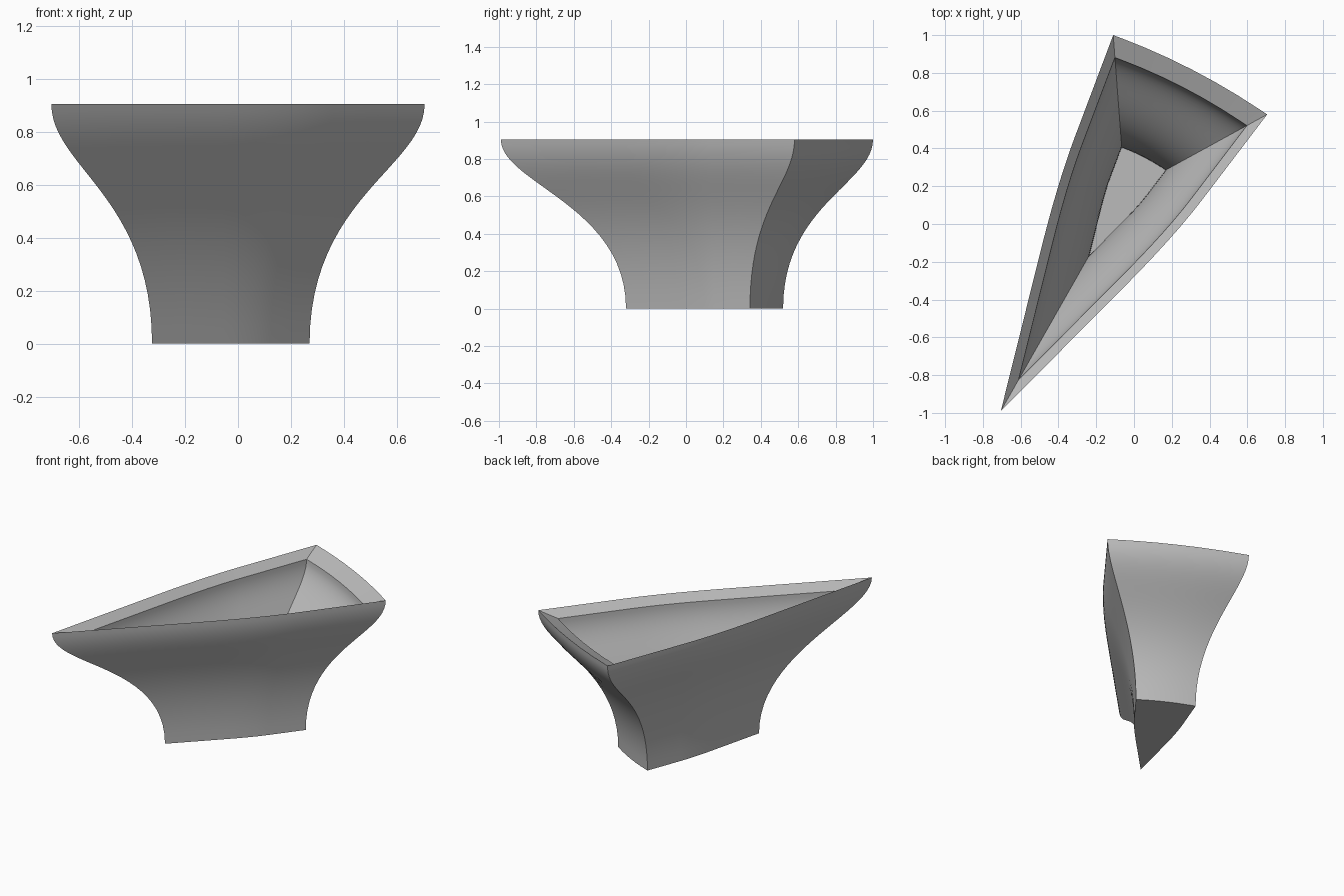
import bpy, bmesh
from mathutils import Vector

cube = bpy.data.objects.get("Cube")
if cube:
    bpy.data.objects.remove(cube, do_unlink=True)

HEIGHT = 0.905
CENTRE = Vector((-0.047, 0.168))      # all sections scale about this point

grey = bpy.data.materials.new("plain_grey")
grey.use_nodes = True
colour = (0.5, 0.5, 0.5, 1)
grey.diffuse_color = colour
grey.node_tree.nodes["Principled BSDF"].inputs["Base Color"].default_value = colour


def side(a, k, b, rounding, steps=6):
    """Points from a towards b, with a softened bend at k (b left out)."""
    a, k, b = Vector(a), Vector(k), Vector(b)
    p, q = k.lerp(a, rounding), k.lerp(b, rounding)
    bend = [p.lerp(k, i / steps).lerp(k.lerp(q, i / steps), i / steps)
            for i in range(steps + 1)]
    return [a, a.lerp(p, 0.5)] + bend + [q.lerp(b, 0.5)]


def profile(s0, s1, z0, z1, steps=24):
    """S-curve of (scale, height) pairs, vertical at both ends."""
    low, high = z0 + 0.61 * (z1 - z0), z0 + 0.74 * (z1 - z0)
    rows = []
    for i in range(steps + 1):
        t = i / steps
        u = 1 - t
        w = (u**3, 3 * u * u * t, 3 * u * t * t, t**3)
        rows.append((s0 * (w[0] + w[1]) + s1 * (w[2] + w[3]),
                     z0 * w[0] + low * w[1] + high * w[2] + z1 * w[3]))
    return rows


# Rim outline: a long bent triangle
back_right, back_left, tip = (-0.11, 1.0), (0.705, 0.58), (-0.705, -0.99)
sides = [side(back_right, (0.315, 0.84), back_left, 0.9),
         side(back_left, (0.21, -0.07), tip, 0.3),
         side(tip, (-0.405, 0.217), back_right, 0.3)]
outline = [p for s in sides for p in s]
corners = {0, len(sides[0]), len(sides[0]) + len(sides[1])}

# Outer wall up to the rim, sloped lip, then the inner wall down to the floor
outer = profile(0.422, 1.0, 0, HEIGHT)
inner = profile(0.285, 0.857, 0.07, HEIGHT - 0.05)[::-1]
levels = outer + inner
creases = {0, len(outer) - 1, len(outer), len(levels) - 1}

bm = bmesh.new()
rings = []
for scale, z in levels:
    rings.append([bm.verts.new((*(CENTRE + (p - CENTRE) * scale), z)) for p in outline])
n = len(outline)
for r0, r1 in zip(rings, rings[1:]):
    for i in range(n):
        j = (i + 1) % n
        bm.faces.new((r0[i], r0[j], r1[j], r1[i]))
bm.faces.new(rings[0])
bm.faces.new(rings[-1])
bmesh.ops.recalc_face_normals(bm, faces=bm.faces)

# Smooth walls with sharp corners and rim lines
for f in bm.faces:
    f.smooth = len(f.verts) == 4
for k, ring in enumerate(rings):
    for i in range(n):
        if k in creases:
            bm.edges.get((ring[i], ring[(i + 1) % n])).smooth = False
        if i in corners and k + 1 < len(rings):
            bm.edges.get((ring[i], rings[k + 1][i])).smooth = False

mesh = bpy.data.meshes.new("flared_bowl")
bm.to_mesh(mesh)
bm.free()
mesh.materials.append(grey)
bowl = bpy.data.objects.new("flared_bowl", mesh)
bpy.context.collection.objects.link(bowl)
